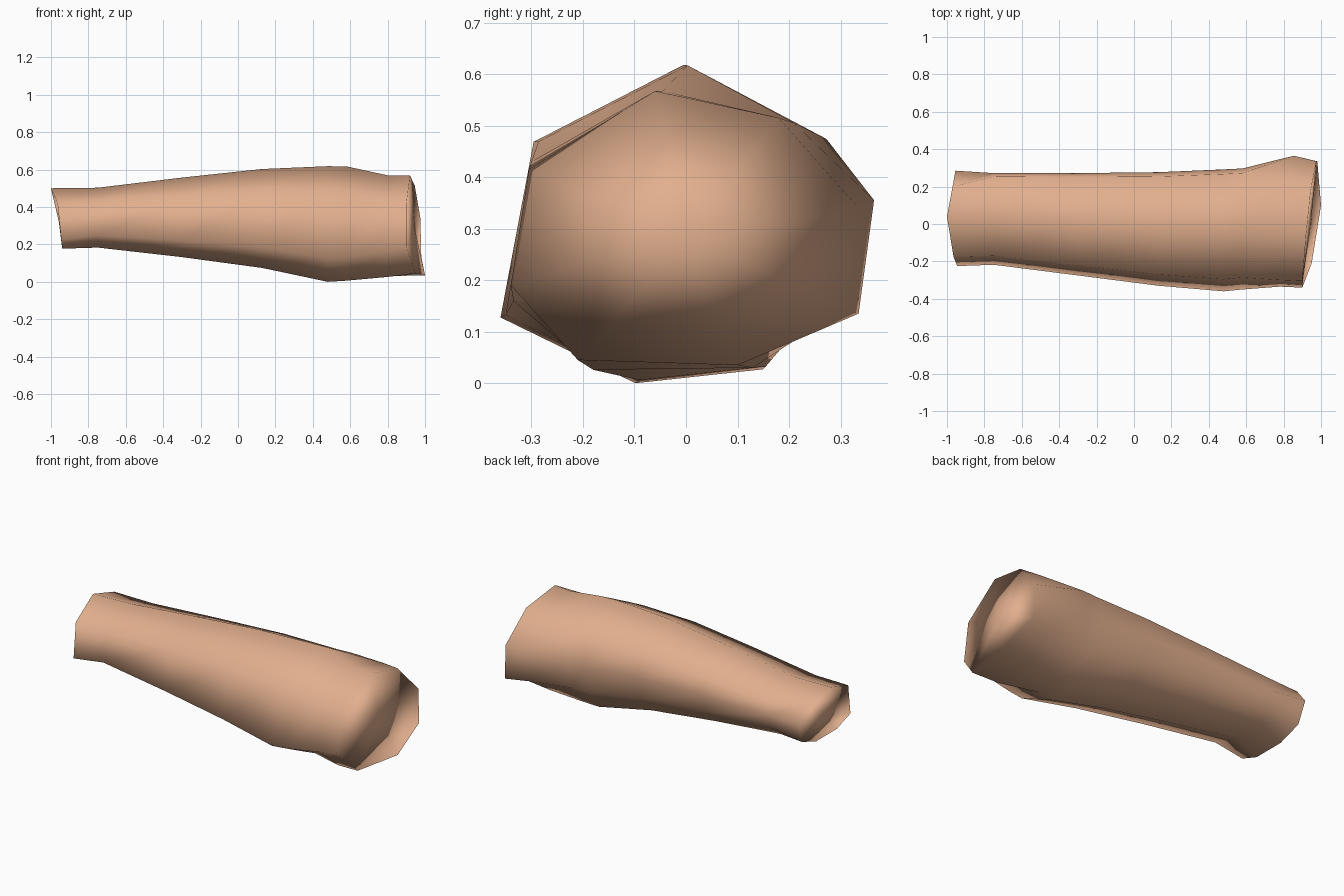
import bpy, bmesh
from mathutils import Vector

if "Cube" in bpy.data.objects:
    bpy.data.objects.remove(bpy.data.objects["Cube"])

skin = bpy.data.materials.new("skin")
skin.diffuse_color = (0.76, 0.43, 0.27, 1)
skin.use_nodes = True
skin.node_tree.nodes["Principled BSDF"].inputs["Base Color"].default_value = skin.diffuse_color

# Eight-sided cross-section of the muscle: (y, z) from the top round the back
PROFILE = [(0, .62), (.275, .475), (.30, .32), (.265, .155),
           (.155, .027), (-.095, 0), (-.36, .128), (-.295, .47)]


def section(x, y0, y1, z0, z1):
    """Cross-section fitted into the given y and z ranges."""
    return [Vector((x, y0 + (y + .36) / .66 * (y1 - y0),
                    z0 + z / .62 * (z1 - z0))) for y, z in PROFILE]


# Slanted wrist opening
wrist = [Vector(p) for p in [
    (-1, .04, .50), (-.97, .20, .46), (-.955, .285, .36), (-.945, .24, .23),
    (-.94, .10, .177), (-.94, -.10, .177), (-.945, -.225, .225), (-.965, -.175, .42)]]

# Elbow with the bony ridge at the back
elbow = [Vector((x, y, z)) for x, y, z in [
    (.81, -.045, .567), (.83, .21, .505), (.855, .365, .355), (.84, .305, .145),
    (.82, .13, .03), (.80, -.18, .026), (.78, -.335, .16), (.79, -.30, .43)]]

# Slanted elbow end
rim = [Vector(p) for p in [
    (.92, -.06, .567), (.945, .18, .515), (.975, .335, .34), (.98, .335, .135),
    (1.0, .10, .035), (.95, -.21, .045), (.90, -.34, .19), (.90, -.305, .415)]]

sections = [
    wrist,
    section(-.75, -.218, .272, .183, .503),
    section(-.30, -.275, .272, .132, .557),
    section(.13, -.33, .277, .074, .603),
    section(.48, -.36, .292, 0, .618),
    section(.58, -.35, .297, .006, .617),
    elbow,
    rim,
]


def add_ring(bm, points):
    return [bm.verts.new(p) for p in points]


bm = bmesh.new()
rings = [add_ring(bm, s) for s in sections]

# Skin around the arm
for a, b in zip(rings, rings[1:]):
    for i in range(8):
        j = (i + 1) % 8
        bm.faces.new((a[i], a[j], b[j], b[i]))
bmesh.ops.recalc_face_normals(bm, faces=bm.faces[:])
# An open tube has no certain outside, so point the skin away from the axis
top_face = next(f for f in bm.faces if rings[3][0] in f.verts and rings[4][0] in f.verts)
if top_face.normal.z < 0:
    bmesh.ops.reverse_faces(bm, faces=bm.faces[:])
bm.normal_update()
bm.verts.index_update()
normals = [v.normal.copy() for v in bm.verts]

# End caps, shaded as a soft continuation of the skin
for ring, side in ((rings[0], -1), (rings[-1], 1)):
    tip = bm.verts.new(sum((v.co for v in ring), Vector()) / 8)
    normals.append(Vector((side, 0, 0)))
    for i in range(8):
        f = bm.faces.new((ring[i], ring[(i + 1) % 8], tip))
        f.normal_update()
        if f.normal.x * side < 0:
            f.normal_flip()

for f in bm.faces:
    f.smooth = True

mesh = bpy.data.meshes.new("forearm")
bm.to_mesh(mesh)
bm.free()
mesh.normals_split_custom_set_from_vertices(normals)
mesh.materials.append(skin)
forearm = bpy.data.objects.new("forearm", mesh)
bpy.context.collection.objects.link(forearm)
